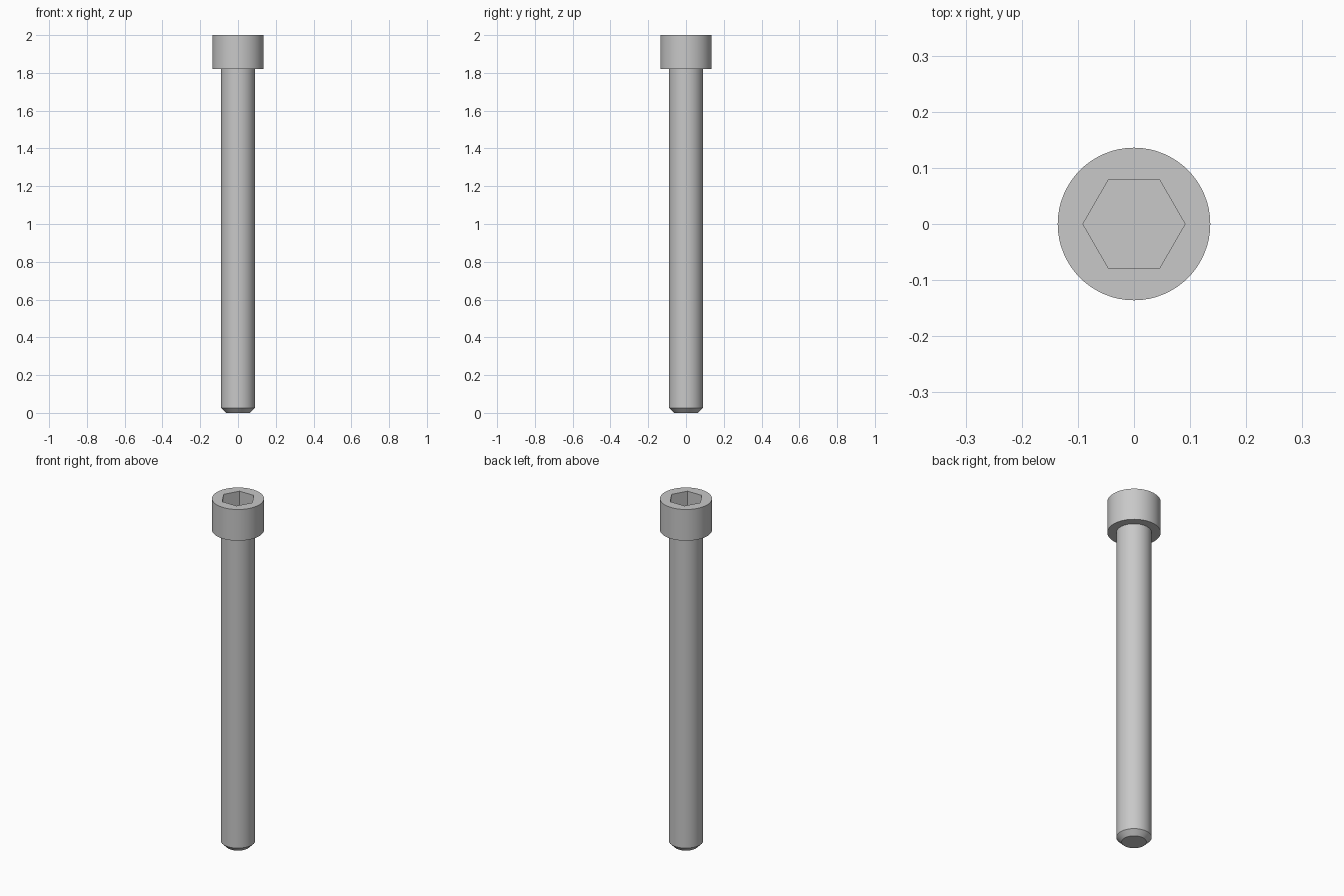
import bpy
import bmesh
from math import cos, sin, tau, radians

if "Cube" in bpy.data.objects:
    bpy.data.objects.remove(bpy.data.objects["Cube"])

SIDES = 64
SHAFT_R, HEAD_R, SOCKET_R = 0.09, 0.136, 0.091
HEAD_Z, TOP_Z, SOCKET_DEPTH = 1.82, 2.0, 0.09
CHAMFER = 0.027

steel = bpy.data.materials.new("steel_grey")
steel.use_nodes = True
colour = (0.58, 0.58, 0.58, 1)
steel.diffuse_color = colour
steel.node_tree.nodes["Principled BSDF"].inputs["Base Color"].default_value = colour


def ring(bm, radius, z, sides=SIDES):
    return [bm.verts.new((radius * cos(tau * i / sides), radius * sin(tau * i / sides), z))
            for i in range(sides)]


def bridge(bm, a, b):
    """Join two rings of equal size with quads."""
    for i in range(len(a)):
        j = (i + 1) % len(a)
        bm.faces.new((a[i], a[j], b[j], b[i]))


def loop_edges(bm, verts):
    return [bm.edges.get((verts[i - 1], verts[i])) for i in range(len(verts))]


def finish(bm, name):
    bmesh.ops.recalc_face_normals(bm, faces=bm.faces)
    mesh = bpy.data.meshes.new(name)
    bm.to_mesh(mesh)
    bm.free()
    mesh.materials.append(steel)
    obj = bpy.data.objects.new(name, mesh)
    bpy.context.collection.objects.link(obj)
    bpy.ops.object.select_all(action="DESELECT")
    obj.select_set(True)
    bpy.context.view_layer.objects.active = obj
    bpy.ops.object.shade_smooth_by_angle(angle=radians(30))


# Shaft with a chamfered tip, ending inside the head
bm = bmesh.new()
tip = ring(bm, SHAFT_R - CHAMFER, 0)
shoulder = ring(bm, SHAFT_R, CHAMFER)
end = ring(bm, SHAFT_R, HEAD_Z)
bridge(bm, tip, shoulder)
bridge(bm, shoulder, end)
bm.faces.new(tip)
bm.faces.new(end)
finish(bm, "shaft")

# Cylindrical head with a hexagonal socket
bm = bmesh.new()
bottom = ring(bm, HEAD_R, HEAD_Z)
top = ring(bm, HEAD_R, TOP_Z)
rim = ring(bm, SOCKET_R, TOP_Z, 6)
floor = ring(bm, SOCKET_R, TOP_Z - SOCKET_DEPTH, 6)
bridge(bm, bottom, top)
bridge(bm, rim, floor)
bm.faces.new(bottom)
bm.faces.new(floor)
bmesh.ops.triangle_fill(bm, use_beauty=True, normal=(0, 0, 1),
                        edges=loop_edges(bm, top) + loop_edges(bm, rim))
finish(bm, "head")
